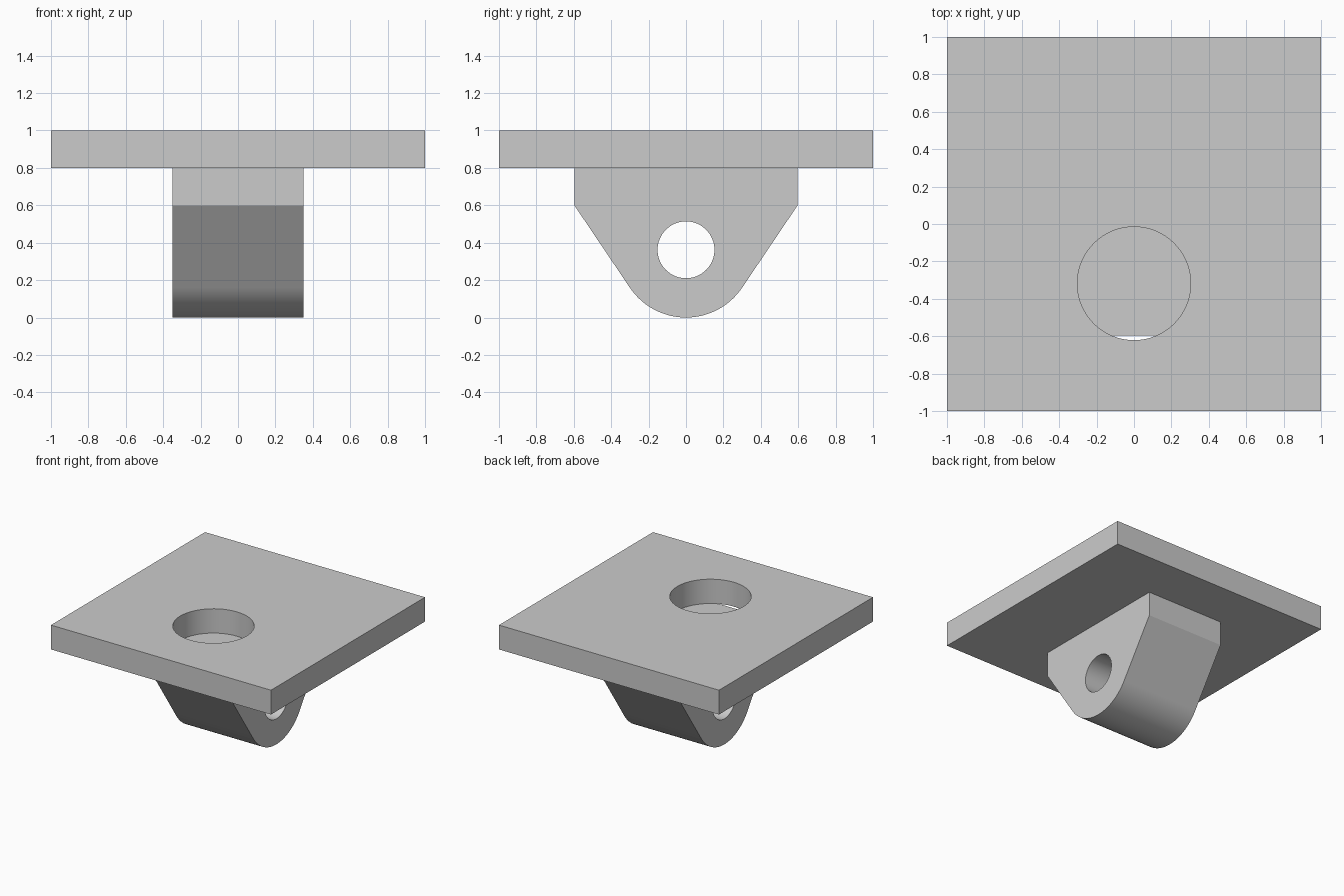
import bpy
import bmesh
from math import sin, cos, atan2, acos, hypot, pi, radians
from mathutils import Matrix

if "Cube" in bpy.data.objects:
    bpy.data.objects.remove(bpy.data.objects["Cube"])

grey = bpy.data.materials.new("plain grey")
grey.use_nodes = True
grey.diffuse_color = (0.6, 0.6, 0.6, 1)
grey.node_tree.nodes["Principled BSDF"].inputs["Base Color"].default_value = (0.6, 0.6, 0.6, 1)


def add_object(name, bm):
    bmesh.ops.recalc_face_normals(bm, faces=bm.faces)
    mesh = bpy.data.meshes.new(name)
    bm.to_mesh(mesh)
    bm.free()
    mesh.materials.append(grey)
    obj = bpy.data.objects.new(name, mesh)
    bpy.context.collection.objects.link(obj)
    return obj


def drill(obj, radius, matrix):
    """Cut a round through-hole, then smooth the curved walls only."""
    bm = bmesh.new()
    bmesh.ops.create_cone(bm, cap_ends=True, segments=64, radius1=radius,
                          radius2=radius, depth=1.5, matrix=matrix)
    cutter = add_object("hole_cutter", bm)
    cutter.hide_render = True
    cut = obj.modifiers.new("hole", "BOOLEAN")
    cut.operation = "DIFFERENCE"
    cut.solver = "EXACT"
    cut.object = cutter
    bpy.ops.object.select_all(action="DESELECT")
    obj.select_set(True)
    bpy.context.view_layer.objects.active = obj
    bpy.ops.object.modifier_apply(modifier=cut.name)
    bpy.data.objects.remove(cutter)
    bpy.ops.object.shade_smooth_by_angle(angle=radians(30))
    weighted = obj.modifiers.new("even shading", "WEIGHTED_NORMAL")
    weighted.keep_sharp = True


# Square mounting plate with an off-centre hole
bm = bmesh.new()
bmesh.ops.create_cube(bm, size=1, matrix=Matrix.Translation((0, 0, 0.9)) @ Matrix.Diagonal((2, 2, 0.2, 1)))
plate = add_object("mounting_plate", bm)
drill(plate, 0.303, Matrix.Translation((0, -0.318, 0.9)))

# Lug: shoulders that taper tangentially into a rounded nose
half_width, half_depth, top, shoulder, nose = 0.35, 0.597, 0.8, 0.6, 0.362
rise = shoulder - nose
tangent = atan2(rise, half_depth) - acos(nose / hypot(half_depth, rise))
steps = 40
profile = [(-half_depth, shoulder), (-half_depth, top), (half_depth, top), (half_depth, shoulder)]
for i in range(steps + 1):
    a = tangent + (-pi - 2 * tangent) * i / steps
    profile.append((nose * cos(a), nose + nose * sin(a)))

bm = bmesh.new()
side = bm.faces.new([bm.verts.new((-half_width, y, z)) for y, z in profile])
extruded = bmesh.ops.extrude_face_region(bm, geom=[side], use_keep_orig=True)
bmesh.ops.translate(bm, vec=(2 * half_width, 0, 0),
                    verts=[g for g in extruded["geom"] if isinstance(g, bmesh.types.BMVert)])
lug = add_object("pivot_lug", bm)
drill(lug, 0.152, Matrix.Translation((0, 0, nose)) @ Matrix.Rotation(pi / 2, 4, "Y"))
